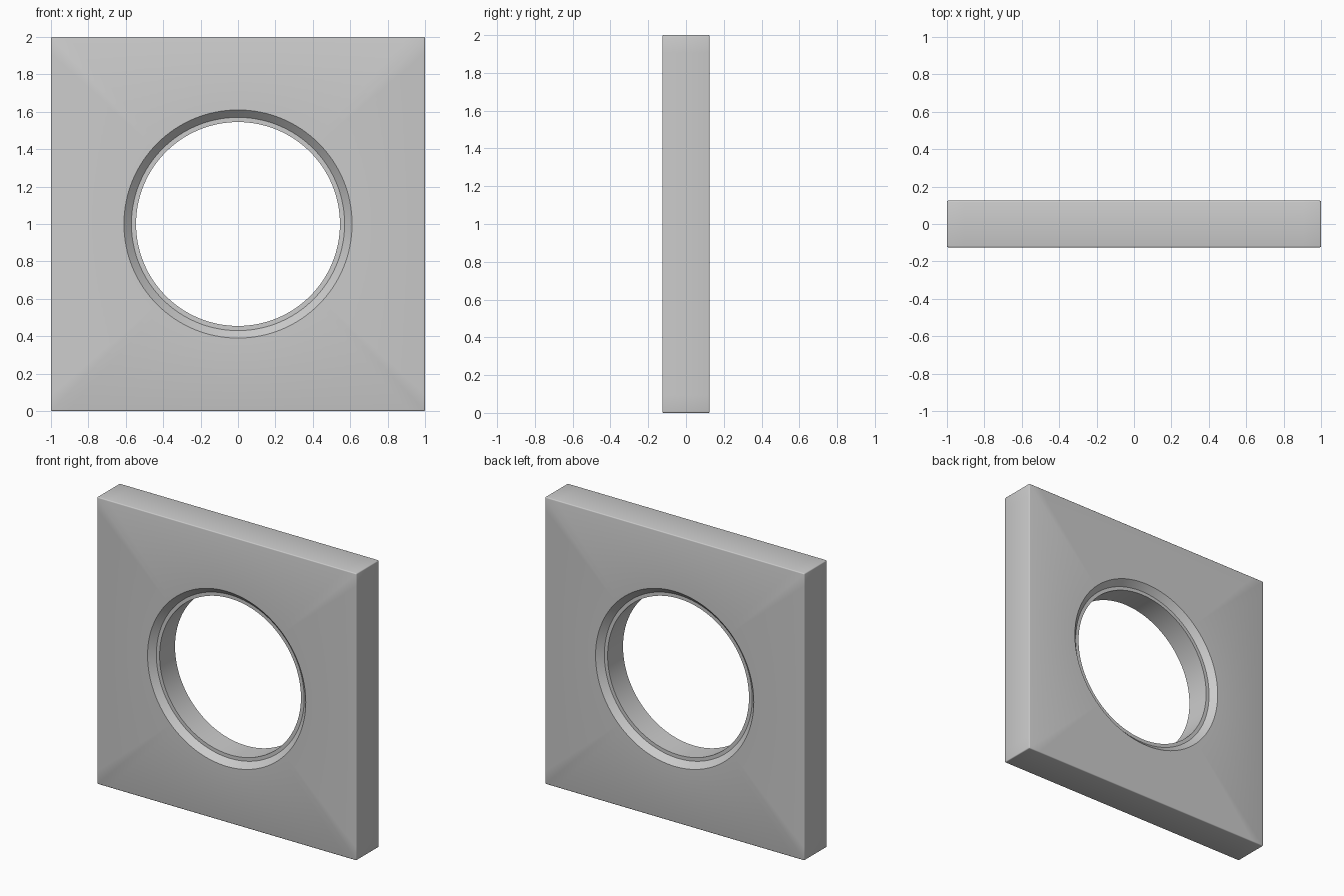
import bpy, bmesh
from math import cos, sin, tau

if "Cube" in bpy.data.objects:
    bpy.data.objects.remove(bpy.data.objects["Cube"])

SEGMENTS = 128
HALF, DEPTH = 1.0, 0.125        # plate half width and half thickness
STEP, EDGE = 0.04, 0.007        # countersink depth, outer edge rounding

# Closed cross-section (radius, y); radius None means the square outline
profile = [(None, -DEPTH), (0.61, -DEPTH), (0.57, -DEPTH + STEP), (0.545, -DEPTH + STEP),
           (0.545, DEPTH - STEP), (0.57, DEPTH - STEP), (0.61, DEPTH), (None, DEPTH)]


def ring(bm, radius, y):
    verts = []
    for i in range(SEGMENTS):
        c, s = cos(tau * i / SEGMENTS), sin(tau * i / SEGMENTS)
        r = radius or HALF / max(abs(c), abs(s))
        verts.append(bm.verts.new((r * c, y, HALF + r * s)))
    return verts


# Loft square outline -> countersink -> bore -> countersink -> square outline
bm = bmesh.new()
rings = [ring(bm, *p) for p in profile]
for a, b in zip(rings, rings[1:] + rings[:1]):
    for i in range(SEGMENTS):
        j = (i + 1) % SEGMENTS
        bm.faces.new((a[i], a[j], b[j], b[i]))
bmesh.ops.recalc_face_normals(bm, faces=bm.faces)

# Tiny rounding on the twelve outer edges of the plate
outer = set(rings[0] + rings[-1])
sharp = [e for e in bm.edges
         if all(v in outer for v in e.verts) and e.calc_face_angle() > 1]
bmesh.ops.bevel(bm, geom=sharp, offset=EDGE, segments=3, profile=0.5, affect='EDGES')

mesh = bpy.data.meshes.new("square_plate_with_round_hole")
bm.to_mesh(mesh)
bm.free()
plate = bpy.data.objects.new("square_plate_with_round_hole", mesh)
bpy.context.collection.objects.link(plate)
bpy.context.view_layer.objects.active = plate
plate.select_set(True)
bpy.ops.object.shade_smooth_by_angle(angle=0.6)
